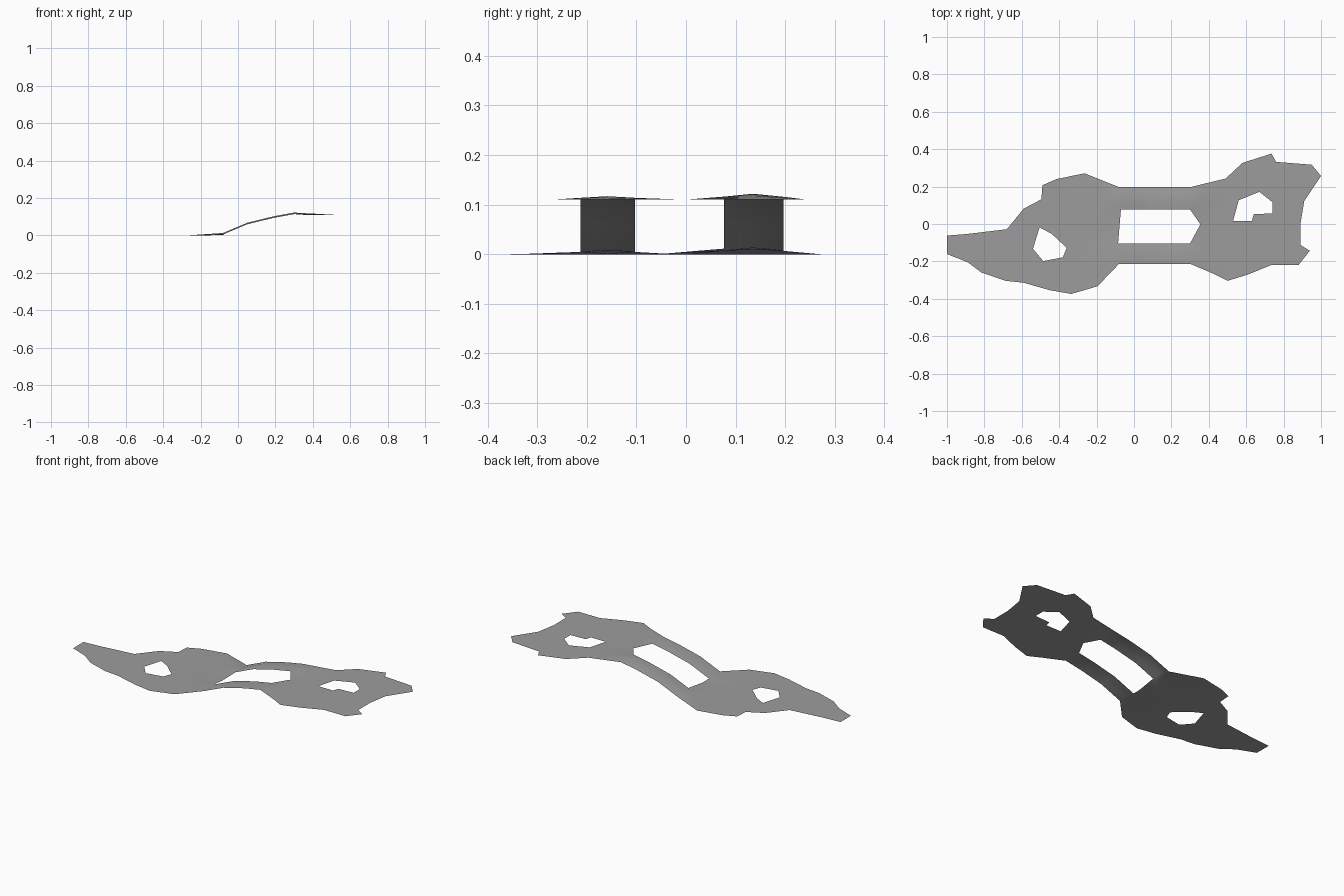
import bpy
import bmesh
from mathutils import Vector

# Remove the default object
cube = bpy.data.objects.get("Cube")
if cube:
    bpy.data.objects.remove(cube, do_unlink=True)

# One plain grey for the whole sheet
grey = bpy.data.materials.new("plain_grey")
grey.use_nodes = True
colour = (0.335, 0.335, 0.335, 1)
grey.diffuse_color = colour
grey.node_tree.nodes["Principled BSDF"].inputs["Base Color"].default_value = colour

# Ragged outer edge of the two decks and the bridge between them
back_edge = [(-1, -.062), (-.89, -.053), (-.68, -.028), (-.59, .082), (-.495, .132),
             (-.49, .207), (-.415, .24), (-.265, .271), (-.08, .197), (.3, .197),
             (.49, .243), (.58, .327), (.735, .376), (.76, .332), (.95, .317), (1, .257)]
front_edge = [(.91, .122), (.89, 0), (.89, -.112), (.94, -.143), (.88, -.219),
              (.735, -.219), (.61, -.27), (.5, -.304), (.43, -.268), (.3, -.213),
              (-.08, -.213), (-.195, -.333), (-.335, -.374), (-.45, -.354), (-.59, -.314),
              (-.685, -.304), (-.815, -.26), (-.89, -.204), (-1, -.161)]

# Openings: lower deck, between the bridge rails, upper deck
lower_hole = [(-.505, -.018), (-.44, -.053), (-.36, -.127), (-.38, -.178),
              (-.485, -.198), (-.54, -.133)]
bridge_gap = [(-.07, .077), (.3, .077), (.355, -.002), (.3, -.103), (-.085, -.103)]
upper_hole = [(.53, .017), (.56, .127), (.67, .172), (.74, .117), (.74, .057),
              (.64, .052), (.63, .017)]

# Height along the length, and the centre line and crown of each rail
slope = [(-1, 0), (-.27, 0), (-.08, .001), (.05, .056), (.19, .09),
         (.3, .11), (.52, .11), (1, .11)]
rails = [(.135, .012), (-.158, .007)]
crown_reach = .12


def add_loop(bm, points):
    """Add a closed ring of edges on the ground plane."""
    verts = [bm.verts.new((x, y, 0)) for x, y in points]
    for i, vert in enumerate(verts):
        bm.edges.new((verts[i - 1], vert))


def cut(bm, point, normal):
    """Split the sheet along a straight line so that it can bend there."""
    geometry = bm.verts[:] + bm.edges[:] + bm.faces[:]
    bmesh.ops.bisect_plane(bm, geom=geometry, plane_co=point, plane_no=normal, dist=.0001)


def height(x, y):
    """Piecewise slope, plus a low crown along each rail."""
    z = slope[-1][1]
    for (xa, za), (xb, zb) in zip(slope, slope[1:]):
        if xa <= x <= xb:
            z = za + (zb - za) * (x - xa) / (xb - xa)
            break
    crown = max(rise * max(0, 1 - abs(y - rail) / crown_reach) for rail, rise in rails)
    # The crown fades out where the rails run into the decks
    fade = min(1, max(0, (x + .27) / .19), max(0, (.52 - x) / .22))
    return z + crown * fade


# Fill the outline around its openings, crease it, then raise it
bm = bmesh.new()
for ring in (back_edge + front_edge, lower_hole, bridge_gap, upper_hole):
    add_loop(bm, ring)
bmesh.ops.triangle_fill(bm, edges=bm.edges[:], use_beauty=True, normal=Vector((0, 0, 1)))
for x, z in slope[1:-1]:
    cut(bm, (x, 0, 0), (1, 0, 0))
for rail, rise in rails:
    cut(bm, (0, rail, 0), (0, 1, 0))
bmesh.ops.triangulate(bm, faces=bm.faces[:])
for vert in bm.verts:
    vert.co.z = height(vert.co.x, vert.co.y)

# Turn every face upward
bm.normal_update()
for face in bm.faces:
    if face.normal.z < 0:
        face.normal_flip()
    face.smooth = True

mesh = bpy.data.meshes.new("bridged_deck")
bm.to_mesh(mesh)
bm.free()
mesh.materials.append(grey)
deck = bpy.data.objects.new("bridged_deck", mesh)
bpy.context.collection.objects.link(deck)
